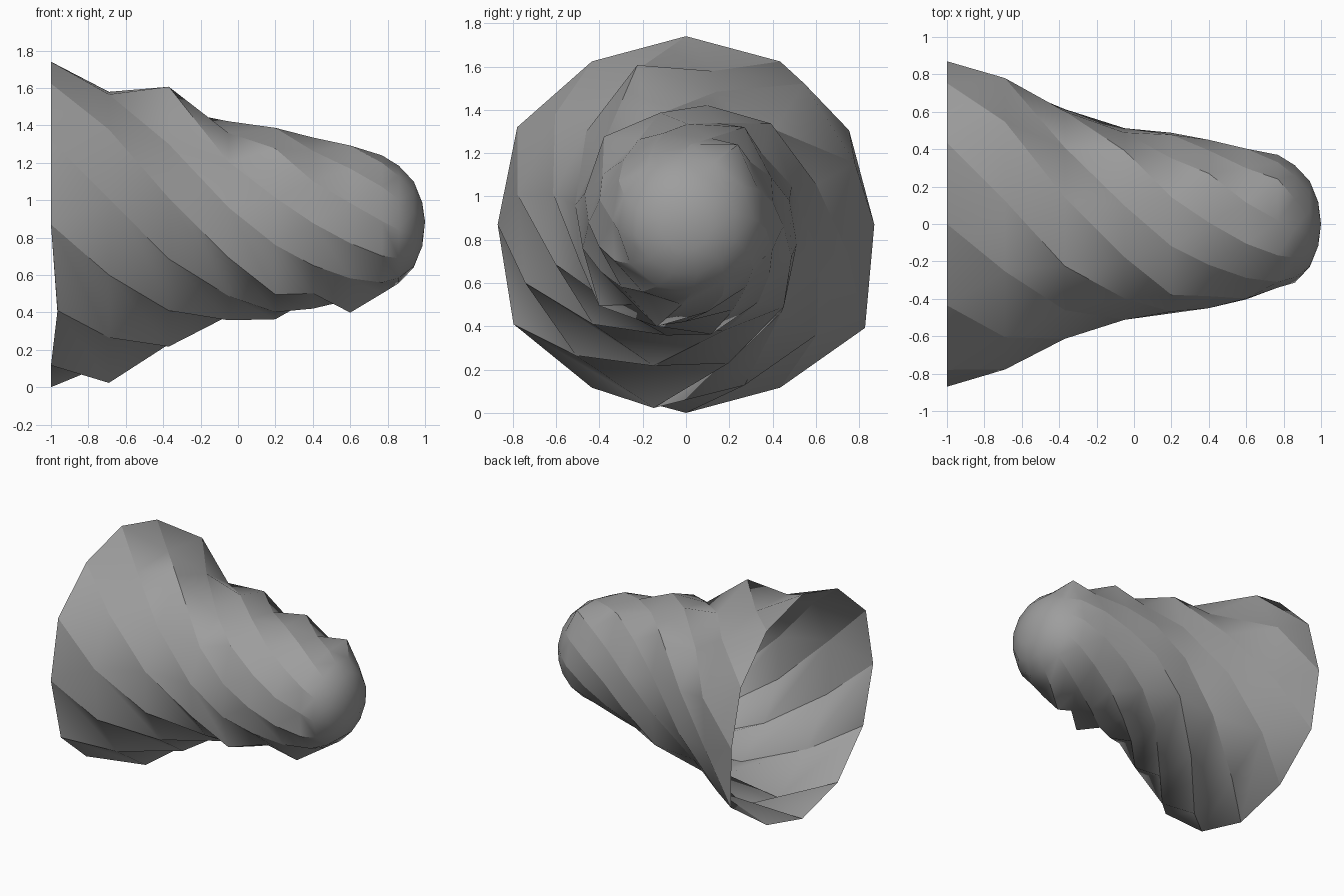
import bpy, bmesh, math

if "Cube" in bpy.data.objects:
    bpy.data.objects.remove(bpy.data.objects["Cube"])

SIDES = 12
CZ = 0.875

# Rings along the axis: x, radius, twist in degrees
RINGS = [
    (-1.00, 0.870, 0), (-0.69, 0.790, 20), (-0.37, 0.630, 47),
    (-0.05, 0.520, 80), (0.20, 0.490, 103), (0.40, 0.450, 119),
    (0.60, 0.415, 134), (0.77, 0.370, 147), (0.86, 0.315, 155),
    (0.94, 0.235, 163), (0.985, 0.12, 168),
]

# Uneven ridge points: (ring, side) -> radius
RIDGES = {
    (0, 5): 0.90, (0, 7): 0.92, (0, 11): 0.955,
    (1, 0): 0.83, (1, 1): 0.85, (1, 2): 0.72, (1, 3): 0.74, (1, 8): 0.86, (1, 11): 0.76,
    (2, 0): 0.60, (2, 2): 0.77, (2, 7): 0.67, (2, 8): 0.67, (2, 9): 0.60,
    (3, 0): 0.56, (3, 5): 0.50, (3, 8): 0.59, (3, 11): 0.61,
    (4, 0): 0.53, (4, 1): 0.555, (4, 4): 0.55, (4, 6): 0.52, (4, 8): 0.51, (4, 10): 0.48,
    (5, 4): 0.43, (5, 10): 0.525, (5, 11): 0.465,
    (6, 4): 0.49, (6, 6): 0.40, (6, 11): 0.435, (7, 1): 0.34, (7, 9): 0.44,
}

# Twisted open horn shell with a rounded tip
bm = bmesh.new()
rows = []
for k, (x, radius, twist) in enumerate(RINGS):
    row = []
    for i in range(SIDES):
        a = math.radians(i * 360 / SIDES + twist)
        r = RIDGES.get((k, i), radius)
        dx = 0.035 if k == 0 and r > 0.91 else 0
        row.append(bm.verts.new((x + dx, r * math.cos(a), CZ + r * math.sin(a))))
    rows.append(row)

# Quads are split convex, but folded into grooves along the underside
for k, (low, high) in enumerate(zip(rows, rows[1:])):
    for i in range(SIDES):
        j = (i + 1) % SIDES
        middle = (i * 30 + 15 + (RINGS[k][2] + RINGS[k + 1][2]) / 2) % 360
        if 195 < middle < 300:
            bm.faces.new((low[i], low[j], high[j]))
            bm.faces.new((low[i], high[j], high[i]))
        else:
            bm.faces.new((low[i], low[j], high[i]))
            bm.faces.new((low[j], high[j], high[i]))

tip = bm.verts.new((1.0, 0, CZ + 0.015))
for i in range(SIDES):
    bm.faces.new((rows[-1][i], rows[-1][(i + 1) % SIDES], tip))

# Outward normals: the tip faces +x
bm.normal_update()
if tip.normal.x < 0:
    bmesh.ops.reverse_faces(bm, faces=bm.faces[:])

# Smooth along each spiral strip, crisp between strips
for f in bm.faces:
    f.smooth = True
for low, high in zip(rows[:8], rows[1:9]):
    for a, b in zip(low, high):
        bm.edges.get((a, b)).smooth = False

# Stand the shell on z = 0
lowest = min(v.co.z for v in bm.verts)
bmesh.ops.translate(bm, verts=bm.verts[:], vec=(0, 0, -lowest))

mesh = bpy.data.meshes.new("twisted_horn")
bm.to_mesh(mesh)
bm.free()
horn = bpy.data.objects.new("twisted_horn", mesh)
bpy.context.collection.objects.link(horn)

# Dark grey surface
grey = bpy.data.materials.new("dark_grey")
grey.diffuse_color = (0.34, 0.34, 0.34, 1)
grey.use_nodes = True
grey.node_tree.nodes["Principled BSDF"].inputs["Base Color"].default_value = grey.diffuse_color
mesh.materials.append(grey)
